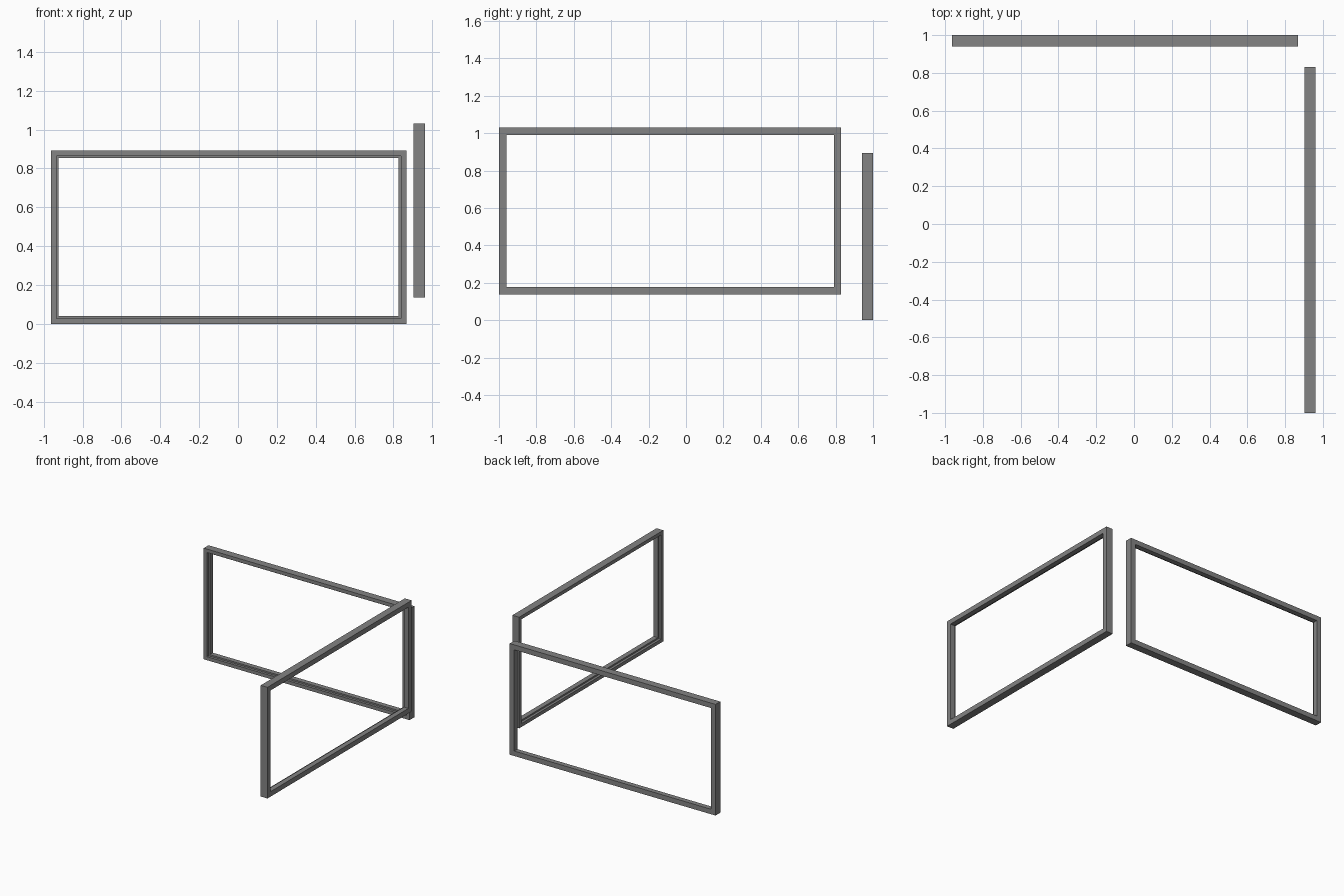
import bpy
import bmesh
from math import pi
from mathutils import Matrix, Vector

cube = bpy.data.objects.get("Cube")
if cube:
    bpy.data.objects.remove(cube, do_unlink=True)

# Single metal grey
grey = bpy.data.materials.new("metal_grey")
grey.use_nodes = True
colour = (0.23, 0.23, 0.23, 1)
grey.diffuse_color = colour
grey.node_tree.nodes["Principled BSDF"].inputs["Base Color"].default_value = colour

LENGTH, HEIGHT, DEPTH = 1.83, 0.893, 0.06
RAIL, RIM = 0.04, 0.028   # full rail width, and width of the inner-side rim

# Rail cross-section: (inset from the outline, depth); the inner side is rebated
PROFILE = [(0, DEPTH / 2), (0, -DEPTH / 2), (RIM, -DEPTH / 2),
           (RIM, -0.01), (RAIL, -0.01), (RAIL, DEPTH / 2)]


def window_frame(name, centre, turn):
    """Sweep the rail section round a rectangle with mitred corners."""
    bm = bmesh.new()
    rings = []
    for sx, sz in ((-1, -1), (1, -1), (1, 1), (-1, 1)):
        rings.append([bm.verts.new((sx * (LENGTH / 2 - inset), y,
                                    sz * (HEIGHT / 2 - inset)))
                      for inset, y in PROFILE])
    n = len(PROFILE)
    for i, ring in enumerate(rings):
        after = rings[(i + 1) % 4]
        for j in range(n):
            k = (j + 1) % n
            bm.faces.new((ring[j], ring[k], after[k], after[j]))
    bmesh.ops.recalc_face_normals(bm, faces=bm.faces)
    bm.transform(Matrix.Translation(Vector(centre)) @ Matrix.Rotation(turn, 4, "Z"))
    mesh = bpy.data.meshes.new(name)
    bm.to_mesh(mesh)
    bm.free()
    mesh.materials.append(grey)
    obj = bpy.data.objects.new(name, mesh)
    bpy.context.collection.objects.link(obj)
    return obj


# Back frame, and a raised side frame turned a quarter
window_frame("back_frame", (-0.048, 0.97, HEIGHT / 2), 0)
window_frame("side_frame", (0.932, -0.085, 0.137 + HEIGHT / 2), -pi / 2)
